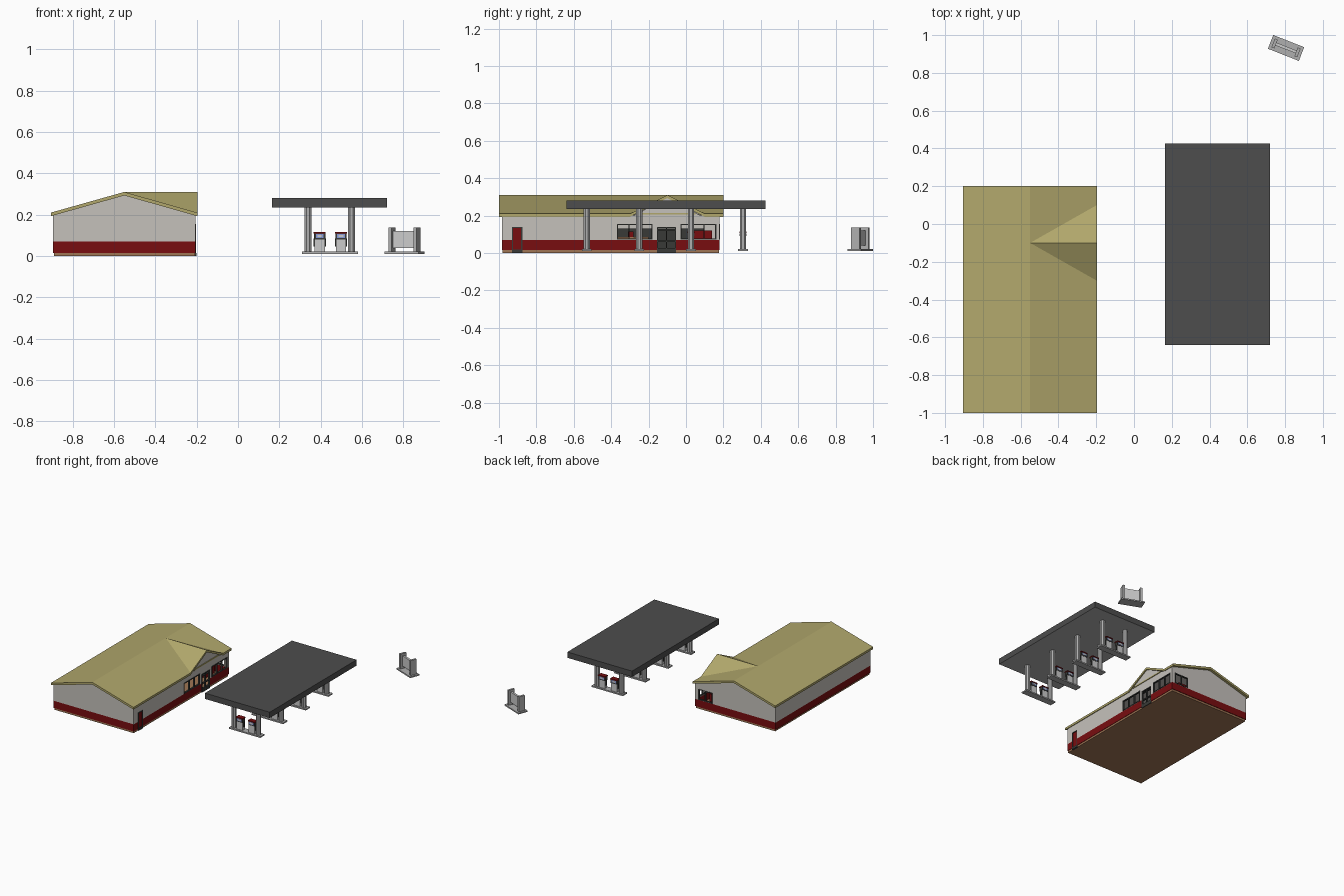
import bpy
import bmesh
from math import radians
from mathutils import Matrix, Vector

cube = bpy.data.objects.get("Cube")
if cube:
    bpy.data.objects.remove(cube, do_unlink=True)


def material(name, r, g, b):
    m = bpy.data.materials.new(name)
    m.use_nodes = True
    m.diffuse_color = (r, g, b, 1)
    m.node_tree.nodes["Principled BSDF"].inputs["Base Color"].default_value = (r, g, b, 1)
    return m


TAN = material("roof tan", .44, .39, .15)
WALL = material("wall grey", .56, .535, .50)
RED = material("deep red", .19, .004, .005)
BROWN = material("floor brown", .35, .18, .09)
DARK = material("canopy charcoal", .075, .075, .075)
STEEL = material("steel grey", .43, .43, .43)
LIGHT = material("panel light grey", .6, .6, .6)
FRAME = material("frame dark grey", .04, .042, .038)
BLUE = material("screen blue", .25, .33, .7)


def finish(name, bm, mat):
    bmesh.ops.recalc_face_normals(bm, faces=bm.faces)
    mesh = bpy.data.meshes.new(name)
    bm.to_mesh(mesh)
    bm.free()
    mesh.materials.append(mat)
    ob = bpy.data.objects.new(name, mesh)
    bpy.context.collection.objects.link(ob)
    return ob


def box(name, x, y, z, mat):
    """Box from three (low, high) ranges."""
    bm = bmesh.new()
    bmesh.ops.create_cube(bm, size=1)
    for v in bm.verts:
        v.co = [(lo + hi) / 2 + c * (hi - lo) for c, (lo, hi) in zip(v.co, (x, y, z))]
    return finish(name, bm, mat)


def sweep(name, points, offset, mat):
    """Flat polygon extruded along an offset."""
    bm = bmesh.new()
    face = bm.faces.new([bm.verts.new(p) for p in points])
    ext = bmesh.ops.extrude_face_region(bm, geom=[face], use_keep_orig=True)
    moved = [g for g in ext["geom"] if isinstance(g, bmesh.types.BMVert)]
    bmesh.ops.translate(bm, verts=moved, vec=Vector(offset))
    return finish(name, bm, mat)


def cut(target, cutter):
    mod = target.modifiers.new("cut", "BOOLEAN")
    mod.operation = "DIFFERENCE"
    mod.solver = "EXACT"
    mod.object = cutter
    cutter.hide_render = True
    bpy.context.view_layer.objects.active = target
    bpy.ops.object.modifier_apply(modifier=mod.name)


# Shop walls: red lower band and grey gabled upper part
X0, X1, Y0, Y1 = -.895, -.205, -.985, .18
RIDGE, BAND = -.55, .07
box("shop_floor", (X0 + .006, X1 - .003), (Y0 + .004, Y1 - .004), (0, .015), BROWN)
band = box("lower_wall", (X0, X1), (Y0, Y1), (.015, BAND), RED)
gable = [(X0, Y0, BAND), (X1, Y0, BAND), (X1, Y0, .2), (RIDGE, Y0, .302), (X0, Y0, .2)]
upper = sweep("upper_wall", gable, (0, Y1 - Y0, 0), WALL)
T = .012
room = box("room_cutter", (X0 + T, X1 - T), (Y0 + T, Y1 - T), (-.05, .19), WALL)

# Openings: (name, low, high, bottom, top, panes)
side_openings = [
    ("service_door", -.93, -.875, .012, .14, 1),
    ("left_window", -.37, -.178, BAND + .002, .155, 3),
    ("main_door", -.155, -.053, .012, .14, 2),
    ("right_window", -.03, .162, BAND + .002, .155, 3),
]
back_opening = ("back_window", -.352, -.232, BAND + .002, .155, 2)
cutters = [room]
for n, a, b, z0, z1, _ in side_openings:
    cutters.append(box(n + "_cutter", (X1 - .05, X1 + .05), (a, b), (z0, z1), WALL))
n, a, b, z0, z1, _ = back_opening
cutters.append(box(n + "_cutter", (a, b), (Y1 - .05, Y1 + .05), (z0, z1), WALL))
for c in cutters:
    cut(band, c)
    cut(upper, c)
for c in cutters:
    bpy.data.objects.remove(c, do_unlink=True)


def frame(opening, on_back=False):
    """Border bars and evenly spaced mullions filling one opening."""
    name, a, b, z0, z1, panes = opening
    w = .006

    def bar(suffix, span, z):
        if on_back:
            box(name + suffix, span, (Y1 - .01, Y1 + .003), z, FRAME)
        else:
            box(name + suffix, (X1 - .01, X1 + .003), span, z, FRAME)

    bar("_sill", (a, b), (z0, z0 + w))
    bar("_head", (a, b), (z1 - w, z1))
    for i in range(panes + 1):
        left = a + (b - a - w) * i / panes
        bar("_upright", (left, left + w), (z0, z1))
    if name == "main_door":
        bar("_middle_rail", (a, b), (.06, .068))
        bar("_kick_plate", (a, b), (z0, .028))
        bar("_transom", (a, b), (.12, .125))


for opening in side_openings:
    frame(opening)
frame(back_opening, on_back=True)
box("service_door_leaf", (X1 - .008, X1 - .002), (-.925, -.88), (.015, .135), RED)
for lo, hi in ((-.93, -.875), (-.155, -.053)):
    box("door_step", (X1 - .01, X1 + .004), (lo, hi), (0, .015), FRAME)

# Shop interior
box("counter", (-.4, -.3), (.03, .14), (.015, .12), RED)
for x in (-.45, -.36):
    box("shelf_unit", (x, x + .03), (-.37, -.2), (.015, .085), BROWN)
    box("shelf_goods", (x + .005, x + .025), (-.31, -.28), (.085, .115), RED)
box("cooler", (-.87, -.81), (-.4, .1), (.015, .13), FRAME)

# Main roof, notched for the entrance gable
TOP, EAVE, DROP = .31, .21, (0, 0, -.017)
L, R, F, B, MID = -.905, -.197, -1, .2, -.1
sweep("roof_left", [(L, F, EAVE), (RIDGE, F, TOP), (RIDGE, B, TOP), (L, B, EAVE)], DROP, TAN)
for end, side in ((F, -.3), (B, .1)):
    sweep("roof_right", [(RIDGE, end, TOP), (R, end, EAVE), (R, side, EAVE), (RIDGE, MID, TOP)],
          DROP, TAN)
    sweep("entrance_roof", [(RIDGE, MID, TOP), (R, MID, TOP), (R, side, EAVE)], DROP, TAN)
sweep("entrance_gable", [(X1, -.295, .19), (X1, .095, .19), (X1, MID, .298)], (-.01, 0, 0), WALL)
box("entrance_trim", (X1 - .002, X1 + .005), (-.25, .05), (.206, .215), TAN)

# Fuel canopy with paler underside
canopy = box("canopy", (.165, .72), (-.64, .425), (.235, .28), DARK)
canopy.data.materials.append(STEEL)
for p in canopy.data.polygons:
    if p.normal.z < -.5:
        p.material_index = 1


def column(x, y):
    bm = bmesh.new()
    bmesh.ops.create_cone(bm, segments=8, radius1=.0185, radius2=.0185, depth=.215, cap_ends=True)
    bmesh.ops.rotate(bm, verts=bm.verts, matrix=Matrix.Rotation(radians(22.5), 3, "Z"))
    bmesh.ops.translate(bm, verts=bm.verts, vec=Vector((x, y, .1275)))
    finish("canopy_column", bm, STEEL)


def pump(x, y):
    box("pump_body", (x - .025, x + .025), (y - .014, y + .014), (.02, .08), LIGHT)
    box("pump_head", (x - .027, x + .027), (y - .015, y + .015), (.08, .108), FRAME)
    box("pump_top", (x - .029, x + .029), (y - .018, y + .018), (.108, .116), RED)
    for s in (-1, 1):
        for name, half, z, mat in (("screen", .019, (.088, .106), BLUE),
                                   ("display", .011, (.091, .103), LIGHT)):
            d = y + s * (.016 if name == "screen" else .0168)
            box("pump_" + name, (x - half, x + half), (d - .001, d + .001), z, mat)
        hose = x + s * .027
        box("pump_nozzle", (hose - .003, hose + .003), (y - .006, y + .006), (.045, .085), FRAME)


# Four pump islands
for y in (-.53, -.25, .027, .305):
    box("pump_island", (.31, .58), (y - .026, y + .026), (.011, .021), STEEL)
    for x in (.338, .548):
        column(x, y)
    for x in (.395, .498):
        pump(x, y)

# Angled service stand behind the forecourt
stand = [
    box("stand_base", (-.088, .088), (-.039, .039), (.011, .021), STEEL),
    box("stand_panel", (-.06, .06), (-.008, .008), (.04, .12), LIGHT),
]
for s in (-1, 1):
    x = s * .065
    stand.append(box("stand_post", (x - .008, x + .008), (-.025, .025), (.021, .137), STEEL))
for ob in stand:
    ob.data.transform(Matrix.Translation((.805, .932, 0)) @ Matrix.Rotation(radians(-21.5), 4, "Z"))
